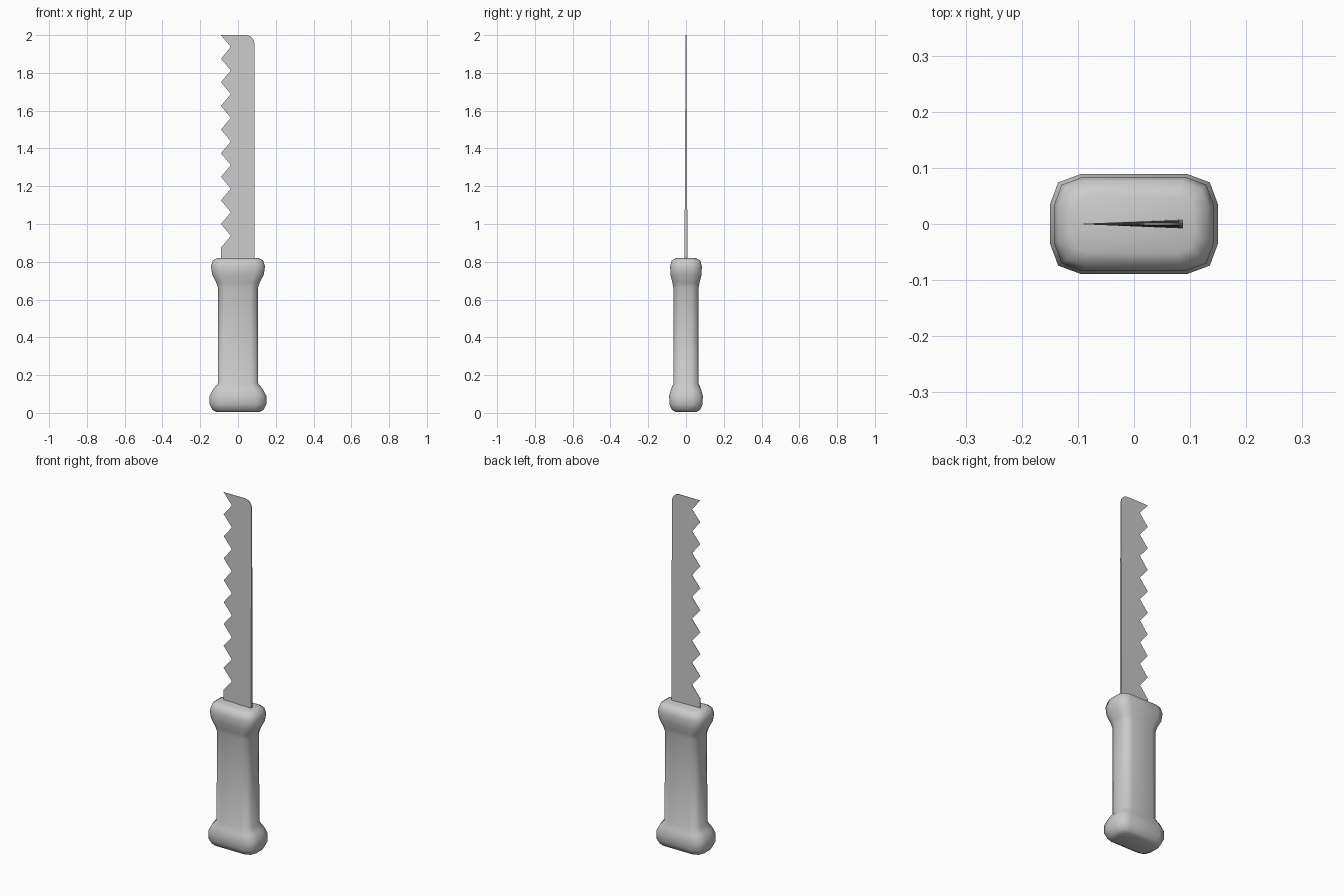
import bpy
import bmesh

cube = bpy.data.objects.get("Cube")
if cube:
    bpy.data.objects.remove(cube, do_unlink=True)

grey = bpy.data.materials.new("plain grey")
grey.use_nodes = True
colour = (0.6, 0.6, 0.6, 1)
grey.diffuse_color = colour
grey.node_tree.nodes["Principled BSDF"].inputs["Base Color"].default_value = colour


def finish(bm, name, angle):
    bmesh.ops.recalc_face_normals(bm, faces=bm.faces[:])
    mesh = bpy.data.meshes.new(name)
    bm.to_mesh(mesh)
    bm.free()
    mesh.materials.append(grey)
    obj = bpy.data.objects.new(name, mesh)
    bpy.context.collection.objects.link(obj)
    bpy.ops.object.select_all(action='DESELECT')
    obj.select_set(True)
    bpy.context.view_layer.objects.active = obj
    bpy.ops.object.shade_smooth_by_angle(angle=angle)


def loft(name, rings, angle):
    """Join equal-sized rings of points and cap both ends."""
    bm = bmesh.new()
    loops = [[bm.verts.new(p) for p in ring] for ring in rings]
    n = len(loops[0])
    for a, b in zip(loops, loops[1:]):
        for i in range(n):
            j = (i + 1) % n
            bm.faces.new((a[i], a[j], b[j], b[i]))
    bm.faces.new(loops[0])
    bm.faces.new(loops[-1])
    finish(bm, name, angle)


# Handle: chamfered rectangle swept through a flared profile
def handle_ring(z, hx, hy):
    r = min(0.055, hy * 0.62)
    corner = [(hx, hy - r), (hx - r * 0.27, hy - r * 0.27), (hx - r, hy)]
    pts = corner + [(-x, y) for x, y in reversed(corner)]
    pts += [(-x, -y) for x, y in pts]
    return [(x, y, z) for x, y in pts]


handle_profile = [  # height, half width, half depth
    (0.005, 0.115, 0.055), (0.015, 0.135, 0.074), (0.045, 0.15, 0.088),
    (0.09, 0.15, 0.089), (0.125, 0.132, 0.08), (0.155, 0.107, 0.067),
    (0.66, 0.105, 0.066), (0.69, 0.115, 0.072), (0.73, 0.136, 0.082),
    (0.775, 0.143, 0.084), (0.807, 0.133, 0.076), (0.82, 0.11, 0.052),
]
loft("handle", [handle_ring(*p) for p in handle_profile], 1.1)

# Blade: saw teeth on the cutting edge, rounded tip corner on the spine
TOP, STEP, TEETH = 2.0, 0.125, 9
TIP_X, VALLEY_X, SPINE_X = -0.09, -0.038, 0.087


def edge_x(z):
    u = (TOP - z) / STEP
    if u >= TEETH:
        return TIP_X
    return TIP_X + (VALLEY_X - TIP_X) * (1 - abs(2 * (u % 1) - 1))


def spine_x(z):
    d = max(0, z - (TOP - 0.045)) / 0.045
    return SPINE_X - 0.045 * (1 - max(0, 1 - d * d) ** 0.5)


def blade_ring(z):
    e, s = edge_x(z), spine_x(z)
    taper = 0.008 - 0.006 * (z - 0.8) / 1.2
    t = [max(0.0006, taper * (x - TIP_X) / (SPINE_X - TIP_X)) for x in (e, s)]
    return [(e, -t[0], z), (s, -t[1], z), (s, t[1], z), (e, t[0], z)]


levels = [0.8] + [TOP - i * STEP / 2 for i in range(2 * TEETH, -1, -1)]
levels = sorted(levels + [1.955, 1.975, 1.99, 1.997])
loft("serrated_blade", [blade_ring(z) for z in levels], 0.5)
